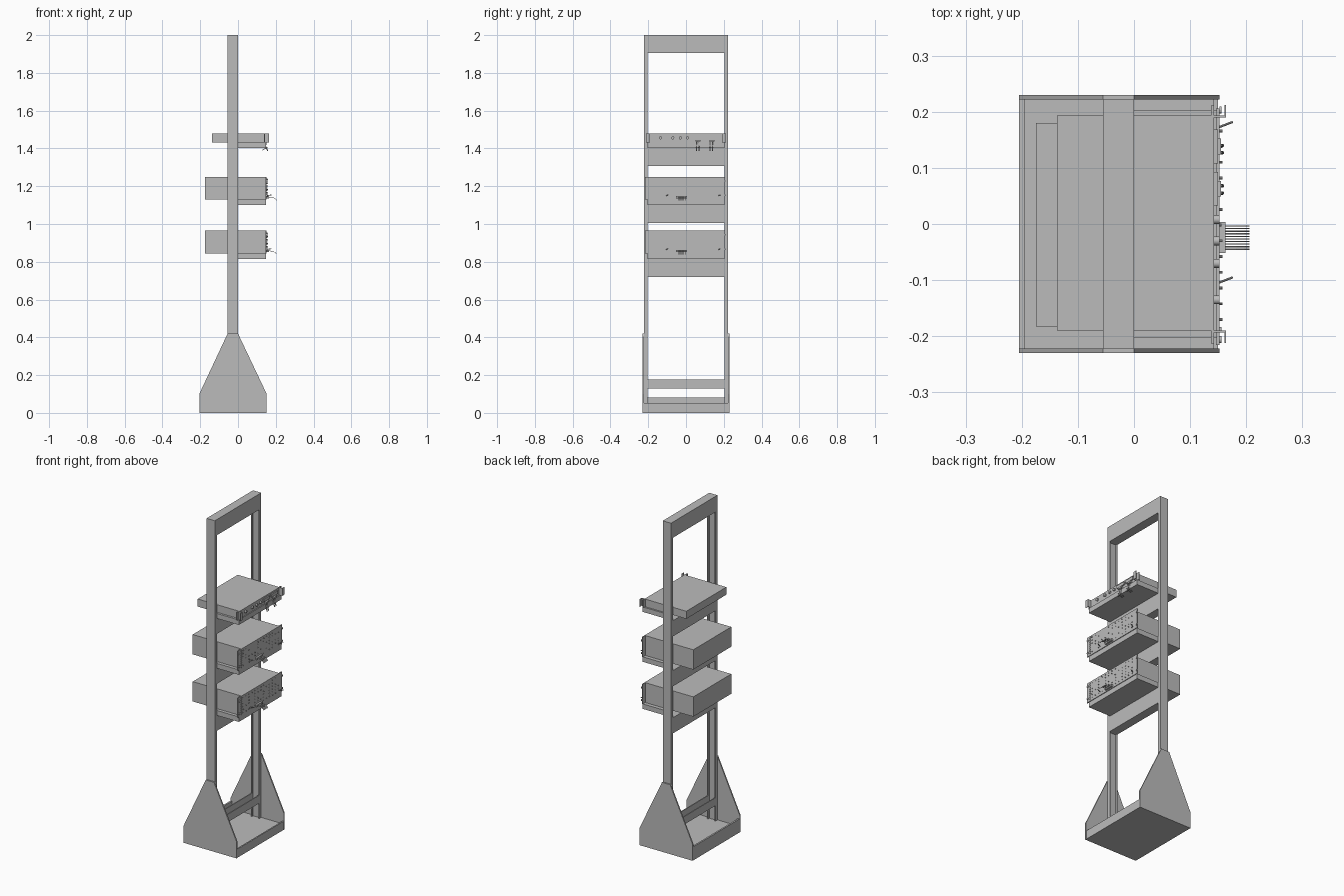
import bpy, bmesh, math, random
from mathutils import Vector

random.seed(4)
if "Cube" in bpy.data.objects:
    bpy.data.objects.remove(bpy.data.objects["Cube"], do_unlink=True)

grey = bpy.data.materials.new("painted steel grey")
grey.use_nodes = True
COLOUR = (0.5, 0.5, 0.5, 1)
grey.diffuse_color = COLOUR
grey.node_tree.nodes["Principled BSDF"].inputs["Base Color"].default_value = COLOUR


def finish(name, bm):
    bmesh.ops.recalc_face_normals(bm, faces=bm.faces)
    mesh = bpy.data.meshes.new(name)
    bm.to_mesh(mesh)
    bm.free()
    mesh.materials.append(grey)
    obj = bpy.data.objects.new(name, mesh)
    bpy.context.scene.collection.objects.link(obj)
    return obj


def add_box(bm, x, y, z):
    """Box from (min, max) pairs."""
    verts = bmesh.ops.create_cube(bm, size=1)["verts"]
    for v in verts:
        v.co = [a + (b - a) * (c + 0.5) for (a, b), c in zip((x, y, z), v.co)]


def add_rod(bm, start, end, radius, sides=10):
    """Cylinder between two points."""
    a, b = Vector(start), Vector(end)
    verts = bmesh.ops.create_cone(bm, cap_ends=True, segments=sides, radius1=radius,
                                  radius2=radius, depth=(b - a).length)["verts"]
    turn = (b - a).to_track_quat("Z", "Y")
    for v in verts:
        v.co = turn @ v.co + (a + b) / 2


def boxes(name, *parts):
    bm = bmesh.new()
    for part in parts:
        add_box(bm, *part)
    return finish(name, bm)


def extrude_profile(name, points, offset):
    bm = bmesh.new()
    face = bm.faces.new([bm.verts.new(p) for p in points])
    made = bmesh.ops.extrude_face_region(bm, geom=[face])["geom"]
    bmesh.ops.translate(bm, vec=offset, verts=[v for v in made if isinstance(v, bmesh.types.BMVert)])
    return finish(name, bm)


# Base tray with raised lips
boxes("base_tray",
      ((-0.205, 0.15), (-0.222, 0.222), (0, 0.035)),
      ((0.142, 0.15), (-0.222, 0.222), (0, 0.052)),
      ((-0.205, -0.195), (-0.222, 0.222), (0, 0.082)))

# Gusset plates and channel posts, one pair per side
gusset = [(-0.205, 0), (0.152, 0), (0.152, 0.1), (0, 0.42), (-0.055, 0.42), (-0.205, 0.1)]
channel = [(-0.055, 0.222), (0, 0.222), (0, 0.203), (-0.006, 0.203),
           (-0.006, 0.214), (-0.049, 0.214), (-0.049, 0.203), (-0.055, 0.203)]
for side, label in ((1, "back"), (-1, "front")):
    extrude_profile(label + "_gusset", [(x, side * 0.222, z) for x, z in gusset], (0, side * 0.008, 0))
    extrude_profile(label + "_post", [(x, side * y, 0.03) for x, y in channel], (0, 0, 1.97))

# Cross members between the posts
SPAN = (-0.214, 0.214)
boxes("top_beam", ((-0.055, 0), SPAN, (1.905, 2)))
boxes("lower_brace",
      ((-0.055, 0), SPAN, (0.128, 0.134)),
      ((-0.006, 0), SPAN, (0.128, 0.176)),
      ((-0.055, -0.049), SPAN, (0.128, 0.176)))


def shelf(label, top):
    """Cross panel with a shallow support shelf in front of it."""
    boxes(label + "_cross_panel", ((-0.054, -0.001), SPAN, (top - 0.125, top - 0.03)))
    boxes(label + "_shelf", ((-0.004, 0.148), (-0.203, 0.203), (top - 0.03, top)))


def screws(bm, heights, x):
    for y in (-0.206, 0.203):
        for z in heights:
            add_rod(bm, (x, y, z), (x + 0.004, y, z), 0.006, 12)


def patch_unit(label, low, high):
    """Tall chassis with a socket-covered panel and a ribbon cable."""
    shelf(label, low)
    boxes(label + "_chassis", ((-0.175, 0.148), (-0.183, 0.18), (low, high)))
    boxes(label + "_face_panel", ((0.146, 0.152), (-0.216, 0.206), (low, high)))
    bm = bmesh.new()
    screws(bm, (low + 0.022, high - 0.022), 0.152)
    # Columns of little sockets, with the dense column near one ear
    for column in range(13):
        y = -0.17 + column * 0.028
        for row in range(6):
            z = low + 0.016 + row * (high - low - 0.03) / 5
            reach = random.choice((0.154, 0.156, 0.158))
            if random.random() < 0.65:
                add_rod(bm, (0.15, y, z), (reach, y, z), 0.0025, 8)
    for row in range(9):
        z = low + 0.012 + row * (high - low - 0.024) / 8
        add_box(bm, (0.15, 0.156), (-0.19, -0.184), (z - 0.003, z + 0.003))
    finish(label + "_sockets", bm)
    # Ribbon connector and its bent wires
    bm = bmesh.new()
    add_box(bm, (0.15, 0.163), (-0.052, 0.004), (low + 0.006, low + 0.018))
    bend = ((0.163, 0.013), (0.182, 0.011), (0.196, 0.005), (0.205, -0.005))
    for wire in range(10):
        y = -0.045 + wire * 0.0046
        for (x1, z1), (x2, z2) in zip(bend, bend[1:]):
            add_rod(bm, (x1, y, low + z1), (x2, y, low + z2), 0.0012, 6)
    finish(label + "_ribbon_cable", bm)


patch_unit("lower_unit", 0.845, 0.965)
patch_unit("middle_unit", 1.13, 1.25)

# Slim control unit at the top
shelf("control_unit", 1.432)
boxes("control_unit_chassis", ((-0.137, 0.14), (-0.19, 0.193), (1.432, 1.478)))
boxes("control_unit_face_panel", ((0.137, 0.143), (-0.213, 0.211), (1.432, 1.478)))

# Rack ears with handles
for side, label in ((1, "back"), (-1, "front")):
    y1, y2 = sorted((side * 0.19, side * 0.212))
    outer = tuple(sorted((side * 0.208, side * 0.212)))
    boxes("control_unit_" + label + "_ear",
          ((0.14, 0.164), tuple(sorted((side * 0.19, side * 0.193))), (1.432, 1.478)),
          ((0.161, 0.164), (y1, y2), (1.432, 1.478)))

# Knobs, display frames and hanging plugs
bm = bmesh.new()
for y in (-0.135, -0.07, -0.03, 0.008):
    add_rod(bm, (0.142, y, 1.456), (0.152, y, 1.456), 0.008, 16)
knobs = finish("control_knobs", bm)
bm = bmesh.new()
for y in (0.063, 0.138):
    add_box(bm, (0.142, 0.15), (y - 0.03, y + 0.03), (1.45, 1.468))
    add_box(bm, (0.142, 0.155), (y - 0.014, y + 0.014), (1.436, 1.446))
finish("socket_blocks", bm)
bm = bmesh.new()
for y in (0.055, 0.068, 0.127, 0.14):
    add_rod(bm, (0.152, y, 1.44), (0.146, y, 1.412), 0.002, 8)
    add_rod(bm, (0.146, y, 1.412), (0.158, y, 1.388), 0.003, 8)
    add_rod(bm, (0.158, y, 1.408), (0.13, y, 1.392), 0.002, 8)
finish("hanging_plugs", bm)

# Small levers on the middle unit
bm = bmesh.new()
for y in (-0.105, 0.172):
    for z in (1.15, 0.865):
        add_rod(bm, (0.15, y, z), (0.176, y + 0.01, z + 0.004), 0.002, 8)
finish("levers", bm)

bpy.ops.object.select_all(action="DESELECT")
knobs.select_set(True)
bpy.context.view_layer.objects.active = knobs
bpy.ops.object.shade_smooth_by_angle()
